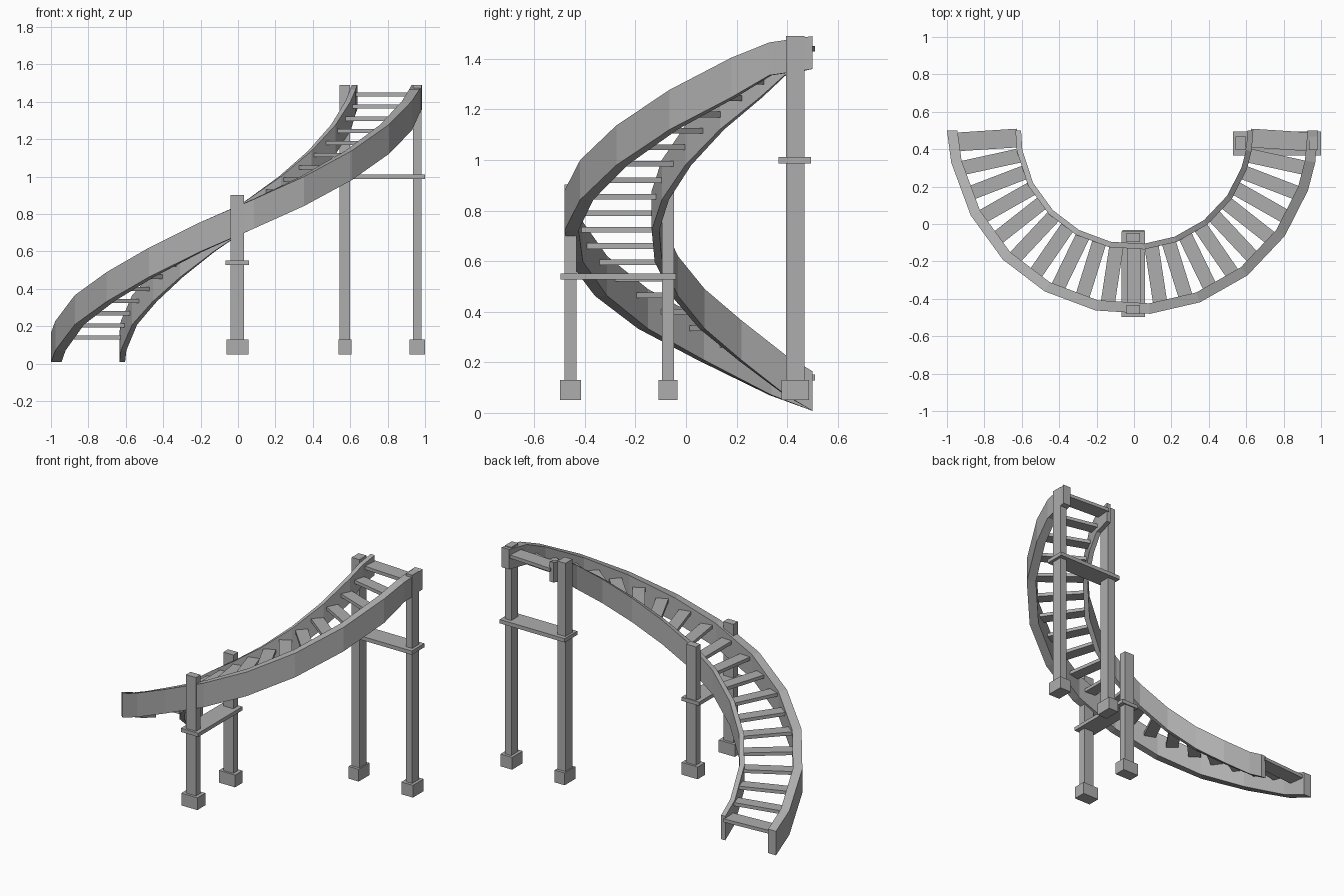
import bpy, bmesh
from math import radians, sin, cos
from mathutils import Matrix, Vector

cube = bpy.data.objects.get("Cube")
if cube:
    bpy.data.objects.remove(cube)

grey = bpy.data.materials.new("weathered grey")
grey.use_nodes = True
colour = (0.42, 0.42, 0.42, 1)
grey.diffuse_color = colour
grey.node_tree.nodes["Principled BSDF"].inputs["Base Color"].default_value = colour

CENTRE_Y = 0.5
# Turn angle and top height of the side rails
RISE = [(0, .165), (10, .228), (27.5, .366), (44.5, .49), (61, .62), (78, .755),
        (95, .88), (111, 1.0), (128, 1.137), (145, 1.278), (161, 1.405),
        (170, 1.465), (180, 1.49)]


def finish(name, bm):
    bmesh.ops.recalc_face_normals(bm, faces=bm.faces)
    mesh = bpy.data.meshes.new(name)
    bm.to_mesh(mesh)
    bm.free()
    mesh.materials.append(grey)
    obj = bpy.data.objects.new(name, mesh)
    bpy.context.collection.objects.link(obj)
    return obj


def box(name, low, high, turn=None):
    low, high = Vector(low), Vector(high)
    size = high - low
    bm = bmesh.new()
    bmesh.ops.create_cube(bm, size=1)
    bmesh.ops.transform(bm, verts=bm.verts, matrix=Matrix.Translation(
        (low + high) / 2) @ Matrix.Diagonal((*size, 1)))
    if turn:
        bmesh.ops.transform(bm, verts=bm.verts, matrix=turn)
    return finish(name, bm)


def rail(name, inner, outer, start_shift):
    """Sweep an upright plank section up the spiral."""
    bm = bmesh.new()
    rings = []
    for angle, top in RISE:
        a = radians(angle)
        shift = start_shift * max(0, 1 - angle / 20)
        depth = .157 if angle < 165 else .13
        ring = []
        for r, z in ((inner, top - depth), (outer, top - depth), (outer, top), (inner, top)):
            r += shift
            ring.append(bm.verts.new((-r * cos(a), CENTRE_Y - r * sin(a), max(z, 0))))
        rings.append(ring)
    for lower, upper in zip(rings, rings[1:]):
        for i in range(4):
            j = (i + 1) % 4
            bm.faces.new((lower[i], lower[j], upper[j], upper[i]))
    bm.faces.new(rings[0])
    bm.faces.new(rings[-1])
    return finish(name, bm)


# Curved side rails
rail("outer_rail", .928, .984, .016)
rail("inner_rail", .608, .638, -.004)

# Treads turning around the spiral centre
TREADS = 21
for i in range(TREADS):
    t = i / (TREADS - 1)
    angle = 3.7 + 172.6 * t
    height = .14 + 1.3 * t
    half = .05 if i in (0, TREADS - 1) else .038
    turn = Matrix.Translation((0, CENTRE_Y, height)) @ Matrix.Rotation(radians(angle), 4, 'Z')
    box(f"tread_{i + 1}", (-.94, -half, -.011), (-.625, half, .011), turn)


def post(name, x, y, half_x, half_y, top, foot_x, foot_y):
    box(name, (x - half_x, y - half_y, .1), (x + half_x, y + half_y, top))
    box(name + "_foot", (x - foot_x, y - foot_y, .05), (x + foot_x, y + foot_y, .13))


# Middle support
post("middle_front_post", -.003, -.457, .036, .024, .903, .058, .041)
post("middle_back_post", -.003, -.071, .036, .024, .903, .058, .038)
box("middle_cross_plank", (-.066, -.496, .528), (.06, -.04, .552))

# Upper support
post("upper_inner_post", .572, .432, .028, .036, 1.49, .036, .055)
post("upper_outer_post", .958, .432, .023, .036, 1.49, .042, .055)
box("upper_cross_plank", (.53, .365, .987), (1, .495, 1.012))
